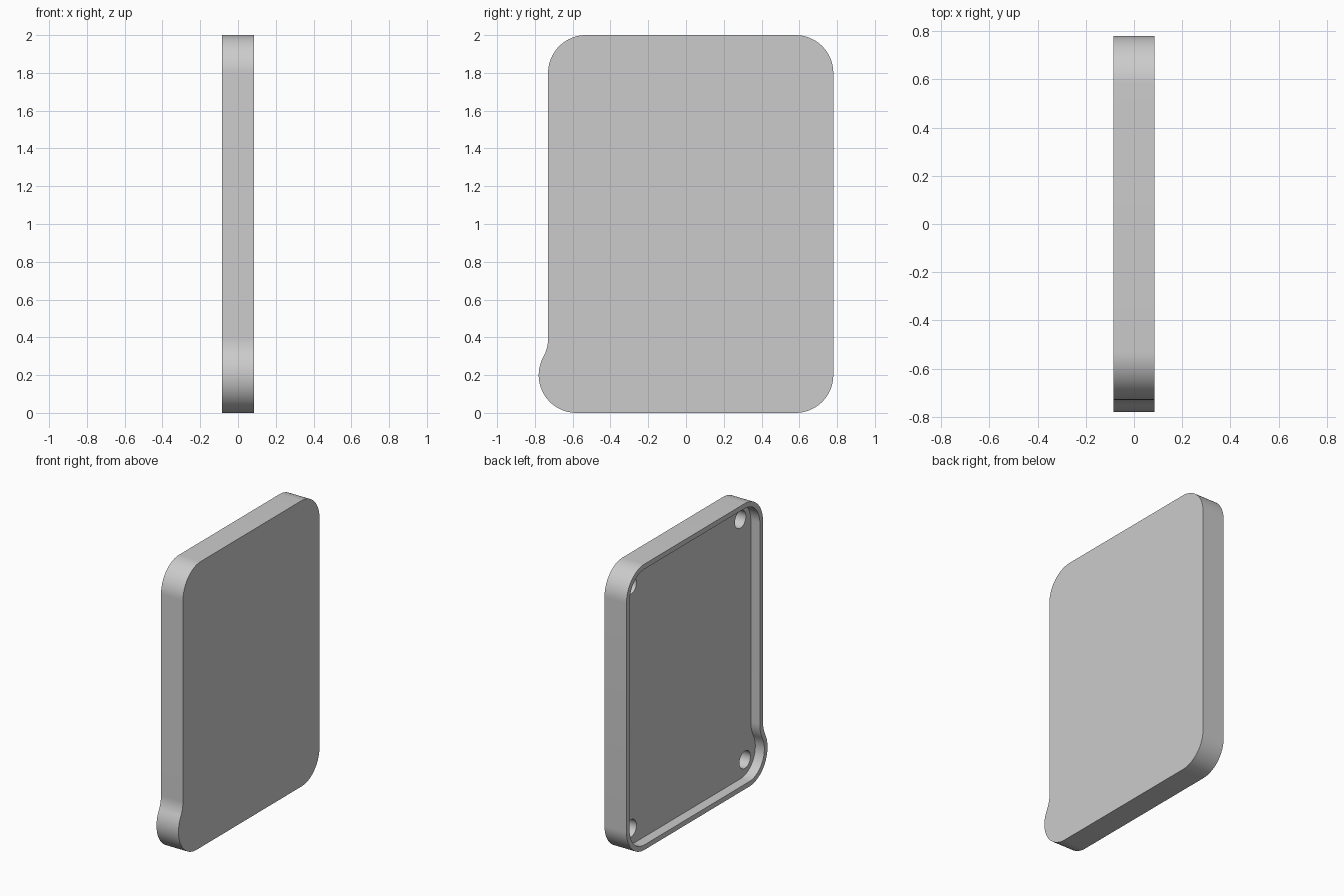
import bpy
import bmesh
from math import cos, sin, radians

cube = bpy.data.objects.get("Cube")
if cube:
    bpy.data.objects.remove(cube, do_unlink=True)

OUTER_X, RIM_X, FLOOR_X, HOLE_X = 0.085, -0.085, -0.015, 0.065
RADIUS, WALL, HOLE_RADIUS = 0.2, 0.035, 0.061
MARGIN = 0.15


def arc(cy, cz, radius, start, end, steps=20):
    """Points of an arc in the side plane."""
    angles = [radians(start + (end - start) * i / steps) for i in range(steps + 1)]
    return [(cy + radius * cos(a), cz + radius * sin(a)) for a in angles]


def outline(inset):
    """Rounded plate outline with a bulge at the lower front corner."""
    r = RADIUS - inset
    points = arc(0.58, 0.2, r, -90, 0) + arc(0.58, 1.8, r, 0, 90)
    points += arc(-0.53, 1.8, r, 90, 180)
    points += arc(-0.93, 0.394, RADIUS + inset, 0, -29, 10)
    points += arc(-0.58, 0.2, r, 151, 270)[1:]
    return points


bm = bmesh.new()


def ring(points, x):
    return [bm.verts.new((x, y, z)) for y, z in points]


def bridge(a, b):
    for i in range(len(a)):
        j = (i + 1) % len(a)
        bm.faces.new((a[i], a[j], b[j], b[i]))


def loop_edges(verts):
    edges = []
    for a, b in zip(verts, verts[1:] + verts[:1]):
        edges.append(bm.edges.get((a, b)) or bm.edges.new((a, b)))
    return edges


# Outer shell, rim and pocket walls
closed = ring(outline(0), OUTER_X)
rim_outer = ring(outline(0), RIM_X)
rim_inner = ring(outline(WALL), RIM_X)
floor = ring(outline(WALL), FLOOR_X)
bm.faces.new(closed)
for a, b in ((closed, rim_outer), (rim_outer, rim_inner), (rim_inner, floor)):
    bridge(a, b)

# Four blind corner holes sunk into the pocket floor
floor_edges = loop_edges(floor)
for front_y, z in ((-0.78, MARGIN), (-0.73, 2 - MARGIN)):
    for y in (front_y + MARGIN, 0.78 - MARGIN):
        circle = arc(y, z, HOLE_RADIUS, 0, 360, 32)[:-1]
        mouth, bottom = ring(circle, FLOOR_X), ring(circle, HOLE_X)
        bridge(mouth, bottom)
        bm.faces.new(bottom)
        floor_edges += loop_edges(mouth)

# Pocket floor around the holes
bmesh.ops.triangle_fill(bm, edges=floor_edges, use_beauty=True)
bmesh.ops.recalc_face_normals(bm, faces=bm.faces[:])

mesh = bpy.data.meshes.new("cover_plate")
bm.to_mesh(mesh)
bm.free()
plate = bpy.data.objects.new("cover_plate", mesh)
bpy.context.collection.objects.link(plate)

# Plain grey material
grey = bpy.data.materials.new("light_grey")
grey.use_nodes = True
color = (0.6, 0.6, 0.6, 1)
grey.diffuse_color = color
grey.node_tree.nodes["Principled BSDF"].inputs["Base Color"].default_value = color
mesh.materials.append(grey)

bpy.ops.object.select_all(action="DESELECT")
plate.select_set(True)
bpy.context.view_layer.objects.active = plate
bpy.ops.object.shade_smooth_by_angle(angle=radians(30))
